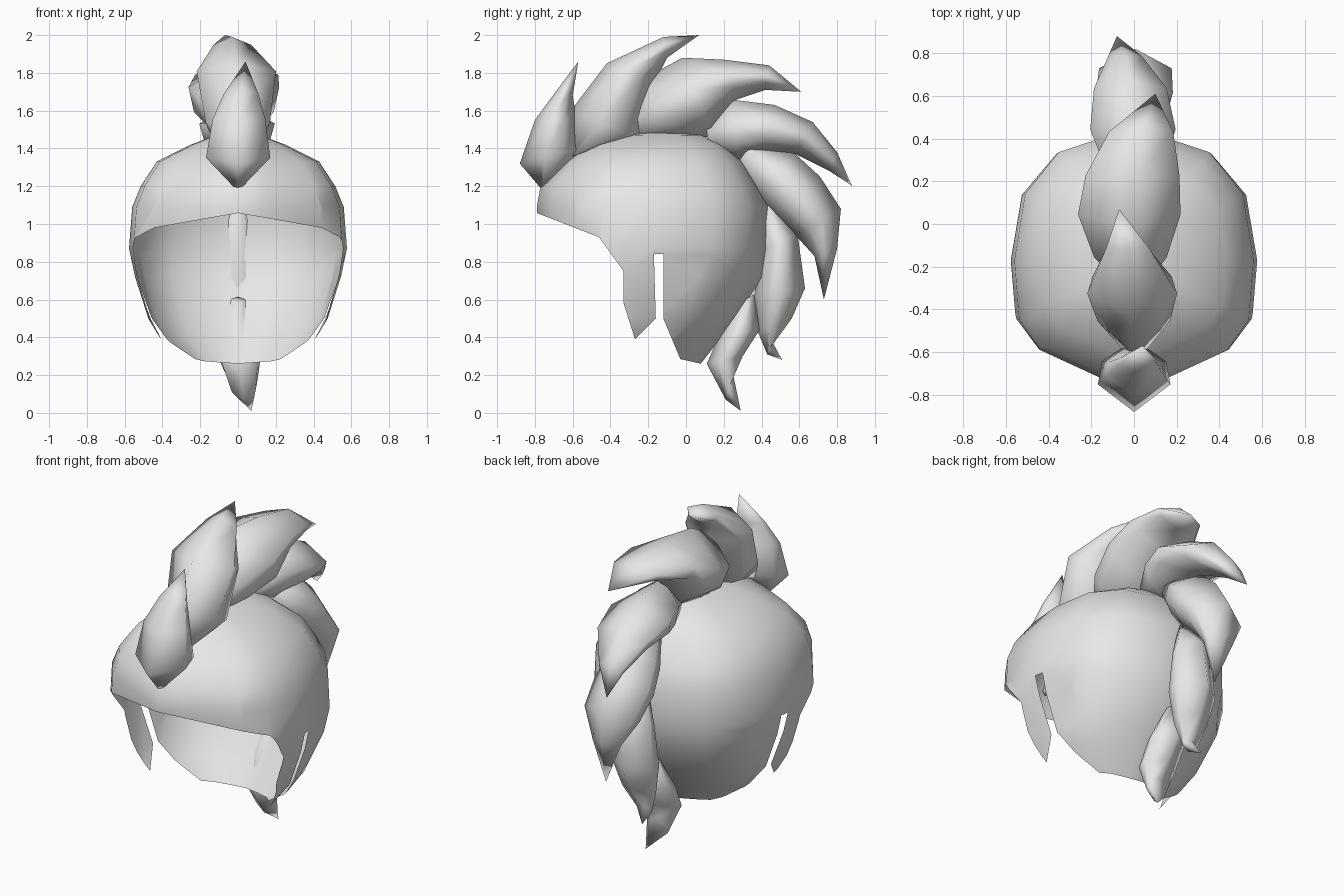
import bpy, bmesh, math
from mathutils import Vector

if "Cube" in bpy.data.objects:
    bpy.data.objects.remove(bpy.data.objects["Cube"])

hair = bpy.data.materials.new("light grey hair")
hair.use_nodes = True
colour = (0.8, 0.8, 0.8, 1)
hair.diffuse_color = colour
hair.node_tree.nodes["Principled BSDF"].inputs["Base Color"].default_value = colour


def finish(bm, name):
    """Turn a bmesh into a smooth shaded object."""
    bmesh.ops.recalc_face_normals(bm, faces=bm.faces)
    for f in bm.faces:
        f.smooth = True
    mesh = bpy.data.meshes.new(name)
    bm.to_mesh(mesh)
    bm.free()
    mesh.materials.append(hair)
    obj = bpy.data.objects.new(name, mesh)
    bpy.context.collection.objects.link(obj)
    return obj


def skin(bm, rings):
    """Join neighbouring closed rings with quads."""
    for a, b in zip(rings, rings[1:]):
        n = len(a)
        for i in range(n):
            j = (i + 1) % n
            bm.faces.new((a[i], a[j], b[j], b[i]))


def inside(y, z, poly):
    hit = False
    for (y1, z1), (y2, z2) in zip(poly, poly[1:] + poly[:1]):
        if (z1 > z) != (z2 > z) and y < (y2 - y1) * (z - z1) / (z2 - z1) + y1:
            hit = not hit
    return hit


# Plan of the head from front to back, as fractions of half width and depth
half_plan = [(0, -1), (0.3, -0.88), (0.78, -0.68), (0.96, -0.45), (1, 0),
             (0.91, 0.51), (0.63, 0.83), (0.3, 0.93), (0, 1)]
plan = half_plan + [(-x, y) for x, y in half_plan[-2:0:-1]]

# Scalp cap: rings of (height, front y, back y, half width, widest y)
levels = [
    (0.25, -0.60, 0.07, 0.26, -0.32),
    (0.39, -0.70, 0.18, 0.41, -0.30),
    (0.50, -0.72, 0.26, 0.475, -0.23),
    (0.72, -0.75, 0.41, 0.545, -0.18),
    (0.87, -0.78, 0.43, 0.577, -0.17),
    (1.09, -0.79, 0.44, 0.56, -0.17),
    (1.20, -0.77, 0.385, 0.515, -0.17),
    (1.33, -0.64, 0.30, 0.43, -0.16),
    (1.42, -0.50, 0.20, 0.25, -0.15),
    (1.47, -0.36, 0.08, 0.12, -0.13),
]
bm = bmesh.new()
rings = []
for z, front, back, width, mid in levels:
    rings.append([bm.verts.new((x * width, mid + y * (back - mid if y > 0 else mid - front), z))
                  for x, y in plan])
skin(bm, rings)
crown = bm.verts.new((0, -0.12, 1.495))
for a, b in zip(rings[-1], rings[-1][1:] + rings[-1][:1]):
    bm.faces.new((a, b, crown))

# Face opening, sideburns and ear slots, cut along their side outline
outline = [(-1, 1.14), (-0.46, 0.93), (-0.33, 0.75), (-0.33, 0.58), (-0.27, 0.39),
           (-0.16, 0.5), (-0.17, 0.84), (-0.12, 0.84), (-0.12, 0.5), (-0.03, 0.285), (0.08, 0.26)]
for (y1, z1), (y2, z2) in zip(outline, outline[1:]):
    near = set()
    for f in bm.faces:
        ys = [v.co.y for v in f.verts]
        zs = [v.co.z for v in f.verts]
        if (min(ys) <= max(y1, y2) and max(ys) >= min(y1, y2)
                and min(zs) <= max(z1, z2) and max(zs) >= min(z1, z2)):
            near.update([f, *f.edges, *f.verts])
    bmesh.ops.bisect_plane(bm, geom=list(near), dist=1e-5,
                           plane_co=(0, y1, z1), plane_no=Vector((0, z1 - z2, y2 - y1)).normalized())
opening = outline + [(0.08, 0), (-1, 0)]
gone = []
for f in bm.faces:
    c = f.calc_center_median()
    if inside(c.y, c.z, opening):
        gone.append(f)
bmesh.ops.delete(bm, geom=gone, context='FACES')
finish(bm, "scalp_cap")

# Cross-section of a lock: (fraction from outer to inner edge, fraction of half width)
section = [(0, 0), (0.38, 1), (0.7, 0.88), (1, 0), (0.7, -0.88), (0.38, -1)]


def tuft(name, outer, inner, widths, tip, sway=0.0):
    """Pointed lock: outer and inner side outlines, half widths, tip (x, y, z)."""
    bm = bmesh.new()
    rings = []
    n = len(outer)
    for k, (o, i, w) in enumerate(zip(outer, inner, widths)):
        x = sway * math.sin(math.pi * k / n) + tip[0] * (k / n) ** 3
        o, i = Vector((x, *o)), Vector((x, *i))
        rings.append([bm.verts.new(o.lerp(i, t) + Vector((w * s, 0, 0))) for t, s in section])
    skin(bm, rings)
    point = bm.verts.new(tip)
    for a, b in zip(rings[-1], rings[-1][1:] + rings[-1][:1]):
        bm.faces.new((a, b, point))
    bm.faces.new(rings[0])
    finish(bm, name)


# Crest of tufts from the forehead to the nape
tuft("forehead_tuft",
     [(-0.77, 1.19), (-0.88, 1.32), (-0.80, 1.55), (-0.69, 1.70)],
     [(-0.74, 1.20), (-0.54, 1.40), (-0.58, 1.56), (-0.60, 1.68)],
     [0.02, 0.17, 0.14, 0.09], (0.04, -0.57, 1.86))
tuft("front_crest_tuft",
     [(-0.66, 1.34), (-0.61, 1.60), (-0.42, 1.85), (-0.12, 1.99)],
     [(-0.48, 1.40), (-0.20, 1.43), (-0.17, 1.74), (-0.10, 1.88)],
     [0.05, 0.17, 0.21, 0.10], (-0.07, 0.07, 2.0))
tuft("top_crest_tuft",
     [(-0.30, 1.60), (-0.22, 1.77), (-0.02, 1.88), (0.20, 1.87), (0.44, 1.84)],
     [(-0.25, 1.43), (-0.05, 1.42), (0.15, 1.47), (0.27, 1.66), (0.42, 1.71)],
     [0.06, 0.17, 0.24, 0.22, 0.15], (0.10, 0.61, 1.70), -0.03)
tuft("upper_back_tuft",
     [(0.10, 1.54), (0.23, 1.66), (0.47, 1.63), (0.67, 1.54), (0.80, 1.38)],
     [(0.13, 1.38), (0.29, 1.32), (0.40, 1.37), (0.58, 1.37), (0.76, 1.28)],
     [0.05, 0.13, 0.20, 0.17, 0.08], (-0.08, 0.88, 1.20))
tuft("middle_back_tuft",
     [(0.36, 1.44), (0.58, 1.37), (0.71, 1.25), (0.82, 1.08), (0.80, 0.87)],
     [(0.27, 1.32), (0.36, 1.15), (0.46, 1.04), (0.58, 0.94), (0.68, 0.83)],
     [0.05, 0.14, 0.18, 0.17, 0.09], (0.03, 0.73, 0.60))
tuft("lower_back_tuft",
     [(0.46, 1.12), (0.59, 0.95), (0.63, 0.66), (0.56, 0.50), (0.46, 0.37)],
     [(0.39, 1.06), (0.40, 0.85), (0.36, 0.62), (0.38, 0.43), (0.43, 0.31)],
     [0.03, 0.12, 0.14, 0.10, 0.05], (-0.06, 0.51, 0.28))
tuft("nape_tuft",
     [(0.36, 0.63), (0.39, 0.44), (0.30, 0.30), (0.25, 0.20)],
     [(0.29, 0.58), (0.18, 0.42), (0.11, 0.26), (0.21, 0.07)],
     [0.04, 0.11, 0.11, 0.07], (0.07, 0.29, 0.01))
